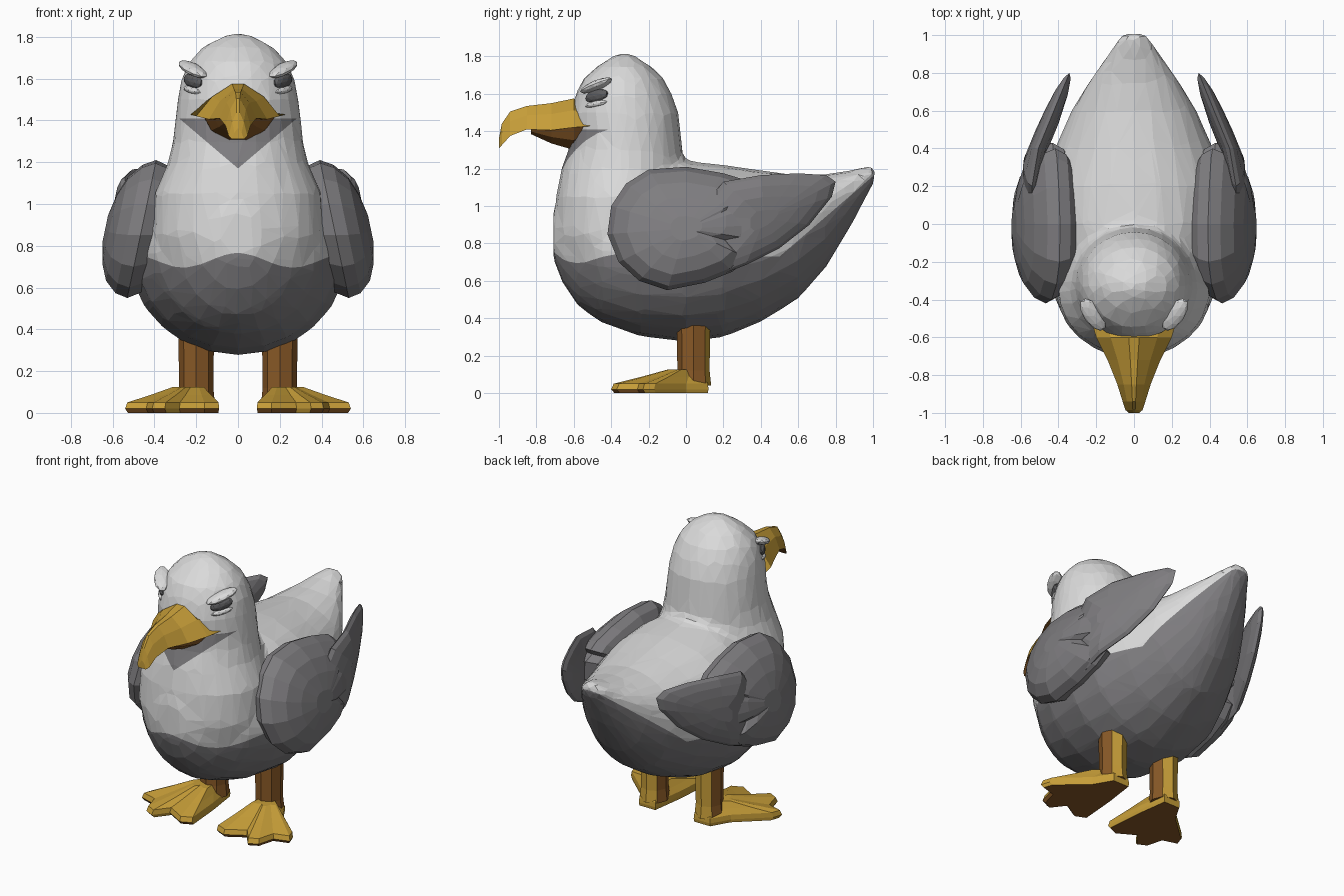
import bpy, bmesh, math
from mathutils import Vector, Matrix

if "Cube" in bpy.data.objects:
    bpy.data.objects.remove(bpy.data.objects["Cube"])


def colour(name, rgb):
    m = bpy.data.materials.new(name)
    m.diffuse_color = (*rgb, 1)
    m.use_nodes = True
    m.node_tree.nodes["Principled BSDF"].inputs["Base Color"].default_value = m.diffuse_color
    return m


WHITE = colour("white", (0.70, 0.70, 0.70))
GREY = colour("slate grey", (0.21, 0.205, 0.215))
DARK = colour("charcoal", (0.11, 0.11, 0.115))
ORANGE = colour("beak orange", (0.57, 0.34, 0.04))
BROWN = colour("burnt brown", (0.25, 0.10, 0.02))


def finish(name, bm, mats, rule=None):
    """Turn a bmesh into a flat shaded object, colouring faces by a rule."""
    bmesh.ops.recalc_face_normals(bm, faces=bm.faces)
    bm.normal_update()
    for f in bm.faces:
        f.smooth = False
        f.material_index = rule(f) if rule else 0
    me = bpy.data.meshes.new(name)
    bm.to_mesh(me)
    bm.free()
    for m in mats:
        me.materials.append(m)
    ob = bpy.data.objects.new(name, me)
    bpy.context.scene.collection.objects.link(ob)
    return ob


def loft(bm, rings):
    """Skin a list of equal-length rings and cap both ends."""
    vs = [[bm.verts.new(p) for p in r] for r in rings]
    n = len(vs[0])
    for a, b in zip(vs, vs[1:]):
        for i in range(n):
            j = (i + 1) % n
            bm.faces.new((a[i], a[j], b[j], b[i]))
    bm.faces.new(vs[0])
    bm.faces.new(vs[-1])


def circle(n):
    return [(math.cos(2 * math.pi * i / n), math.sin(2 * math.pi * i / n)) for i in range(n)]


# ---- body, neck and head: two lofts fused into one faceted skin ----
bm = bmesh.new()
body = [  # y, bottom, top, half width, height of widest point
    (-.71, .72, .98, .10, .85), (-.66, .59, 1.08, .19, .82), (-.58, .47, 1.16, .28, .80),
    (-.46, .38, 1.20, .39, .78), (-.25, .305, 1.22, .48, .75), (0, .275, 1.24, .52, .75),
    (.2, .30, 1.22, .50, .78), (.4, .38, 1.19, .42, .82), (.6, .505, 1.165, .33, .90),
    (.75, .675, 1.17, .24, 1.0), (.88, .89, 1.19, .15, 1.08), (.96, 1.04, 1.21, .095, 1.15),
    (1.01, 1.14, 1.215, .06, 1.18)]
loft(bm, [[(w * c, y, zw + s * ((zt - zw) if s > 0 else (zw - zb))) for c, s in circle(24)]
          for y, zb, zt, w, zw in body])
neck = [  # z, front, back, half width
    (.65, -.66, 0, .38), (.85, -.71, 0, .41), (1.05, -.695, 0, .40), (1.2, -.665, -.01, .335),
    (1.3, -.63, -.02, .312), (1.4, -.61, -.03, .302), (1.5, -.615, -.04, .29),
    (1.6, -.59, -.075, .27), (1.68, -.55, -.12, .235), (1.75, -.47, -.19, .17),
    (1.795, -.40, -.26, .09), (1.815, -.36, -.30, .04)]
loft(bm, [[(w * c, (f + b) / 2 + s * (b - f) / 2, z) for c, s in circle(24)]
          for z, f, b, w in neck])
body_ob = finish("body_and_head", bm, [WHITE, GREY])
mod = body_ob.modifiers.new("fuse", 'REMESH')
mod.mode, mod.voxel_size = 'VOXEL', 0.03
mod = body_ob.modifiers.new("blend", 'SMOOTH')
mod.factor, mod.iterations = 0.5, 2
mod = body_ob.modifiers.new("facets", 'DECIMATE')
mod.ratio = 0.08
deps = bpy.context.evaluated_depsgraph_get()
skin = bpy.data.meshes.new_from_object(body_ob.evaluated_get(deps))
bpy.data.objects.remove(body_ob)
bm = bmesh.new()
bm.from_mesh(skin)


def wave(p):
    return 0.035 * math.cos(12 * p.x) if p.y < -.2 else 0


def cut(co, no, test):
    faces = [f for f in bm.faces if test(f.calc_center_median())]
    geom = faces + list({e for f in faces for e in f.edges}) + list({v for f in faces for v in f.verts})
    bmesh.ops.bisect_plane(bm, geom=geom, dist=1e-5, plane_co=co, plane_no=no)


# belly line (wavy at the chest), tail line and chin patch
for v in bm.verts:
    v.co.z -= wave(v.co)
cut((0, 0, .73), (0, 0, 1), lambda c: c.y < .7)
for v in bm.verts:
    v.co.z += wave(v.co)
cut((0, .5, .73), (0, -.86, 1), lambda c: c.y > .35)
for s in (1, -1):
    cut((0, 0, 1.17), (-.85 * s, 0, 1), lambda c: c.y < -.4 and 1.05 < c.z < 1.5)
cut((0, 0, 1.41), (0, 0, 1), lambda c: c.y < -.4 and 1.3 < c.z < 1.55)


def plumage(f):
    c = f.calc_center_median()
    chin = c.y < -.4 and 1.17 + .85 * abs(c.x) < c.z < 1.41
    belly = c.z < .73 + wave(c) or c.z < .73 + .86 * (c.y - .5)
    return 1 if chin or belly else 0


finish("body_and_head", bm, [WHITE, GREY], plumage)


# ---- wings: domed plates from a side outline ----
def domed_plate(name, outline, centre, thick, plane, side):
    bm = bmesh.new()
    rings = []
    for s, h in ((.3, -.95), (.7, -.7), (.92, -.35), (1, 0), (.93, .35), (.75, .68), (.5, .88), (.2, 1)):
        ring = []
        for y, z in outline:
            yy, zz = centre[0] + s * (y - centre[0]), centre[1] + s * (z - centre[1])
            ring.append((side * (plane(yy, zz) + h * thick), yy, zz))
        rings.append(ring)
    loft(bm, rings)
    finish(name, bm, [GREY])


wing = [(-.42, .85), (-.40, 1.0), (-.32, 1.12), (-.2, 1.195), (0, 1.21), (.2, 1.175), (.35, 1.13),
        (.40, 1.09), (.37, 1.05), (.43, 1.02), (.43, .90), (.38, .82), (.27, .80), (.33, .72),
        (.25, .65), (.1, .59), (-.1, .55), (-.25, .60), (-.36, .70)]
feather = [(.05, .95), (.2, 1.13), (.4, 1.165), (.6, 1.175), (.75, 1.165), (.80, 1.13), (.78, 1.05),
           (.66, .90), (.5, .775), (.32, .685), (.15, .62), (.05, .70)]

# feet: webbed outline
web = [(.14, .12), (.26, .12), (.33, 0), (.52, -.17), (.54, -.23), (.44, -.26), (.41, -.37),
       (.35, -.40), (.28, -.31), (.16, -.38), (.09, -.35), (.11, -.1)]

for side, tag in ((1, "left"), (-1, "right")):
    domed_plate("wing_" + tag, wing, (0, .88), .175,
                lambda y, z: .53 - .21 * max(0, z - .55), side)
    domed_plate("wing_feather_" + tag, feather, (.42, .93), .055,
                lambda y, z: min(.54, .67 - .41 * y), side)

    # leg
    bm = bmesh.new()
    loft(bm, [[(side * (.2 + r * c), .04 + r * 1.05 * s, z) for c, s in circle(8)]
              for z, r in ((.04, .09), (.12, .082), (.36, .085))])
    finish("leg_" + tag, bm, [BROWN, ORANGE], lambda f: 1 if f.normal.y > .5 else 0)

    # foot
    bm = bmesh.new()
    loft(bm, [[(side * (.2 + k * (x - .2)), .04 + k * (y - .04), z) for x, y in web]
              for z, k in ((0, .96), (.02, 1), (.05, .97), (.085, .65), (.125, .32))])
    finish("foot_" + tag, bm, [ORANGE, BROWN], lambda f: 1 if f.normal.z < -.5 else 0)

    # eye, sloping brow and lower lid
    for name, z, half, tilt, push, mat in (
            ("eye_", 1.588, (.075, .028, .036), 12, 0, DARK),
            ("brow_", 1.645, (.105, .05, .026), 20, .005, WHITE),
            ("lower_lid_", 1.545, (.075, .03, .02), 10, 0, WHITE)):
        bm = bmesh.new()
        bmesh.ops.create_icosphere(bm, subdivisions=2, radius=1)
        along, out = Vector((.57, .82, 0)), Vector((.82, -.57, 0))
        t = math.radians(tilt)
        up = Vector((0, 0, 1))
        a, u = along * math.cos(t) + up * math.sin(t), up * math.cos(t) - along * math.sin(t)
        mid = Vector((.213, -.477, z)) + out * push
        for v in bm.verts:
            p = mid + a * (v.co.x * half[0]) + out * (v.co.y * half[1]) + u * (v.co.z * half[2])
            v.co = (side * p.x, p.y, p.z)
        finish(name + tag, bm, [mat])

# ---- beak: hooked upper half and brown lower half ----
bm = bmesh.new()
upper = [  # y, ridge height, edge height, half width
    (-.48, 1.48, 1.43, .235), (-.60, 1.575, 1.42, .20), (-.72, 1.55, 1.405, .14),
    (-.85, 1.535, 1.41, .088), (-.94, 1.505, 1.375, .06), (-.985, 1.44, 1.325, .045),
    (-1.0, 1.36, 1.31, .028)]
loft(bm, [[(-w, y, e), (-.62 * w, y, e + .6 * (t - e)), (-.14 * w, y, t), (.14 * w, y, t),
           (.62 * w, y, e + .6 * (t - e)), (w, y, e)] for y, t, e, w in upper])
finish("upper_beak", bm, [ORANGE, BROWN], lambda f: 1 if f.normal.z < -.6 else 0)

bm = bmesh.new()
lower = [(-.50, 1.435, 1.36, .20), (-.60, 1.43, 1.30, .17), (-.72, 1.42, 1.335, .12),
         (-.83, 1.42, 1.385, .065)]
loft(bm, [[(-w, y, t), (w, y, t), (.75 * w, y, b + .4 * (t - b)), (.25 * w, y, b),
           (-.25 * w, y, b), (-.75 * w, y, b + .4 * (t - b))] for y, t, b, w in lower])
finish("lower_beak", bm, [BROWN])
